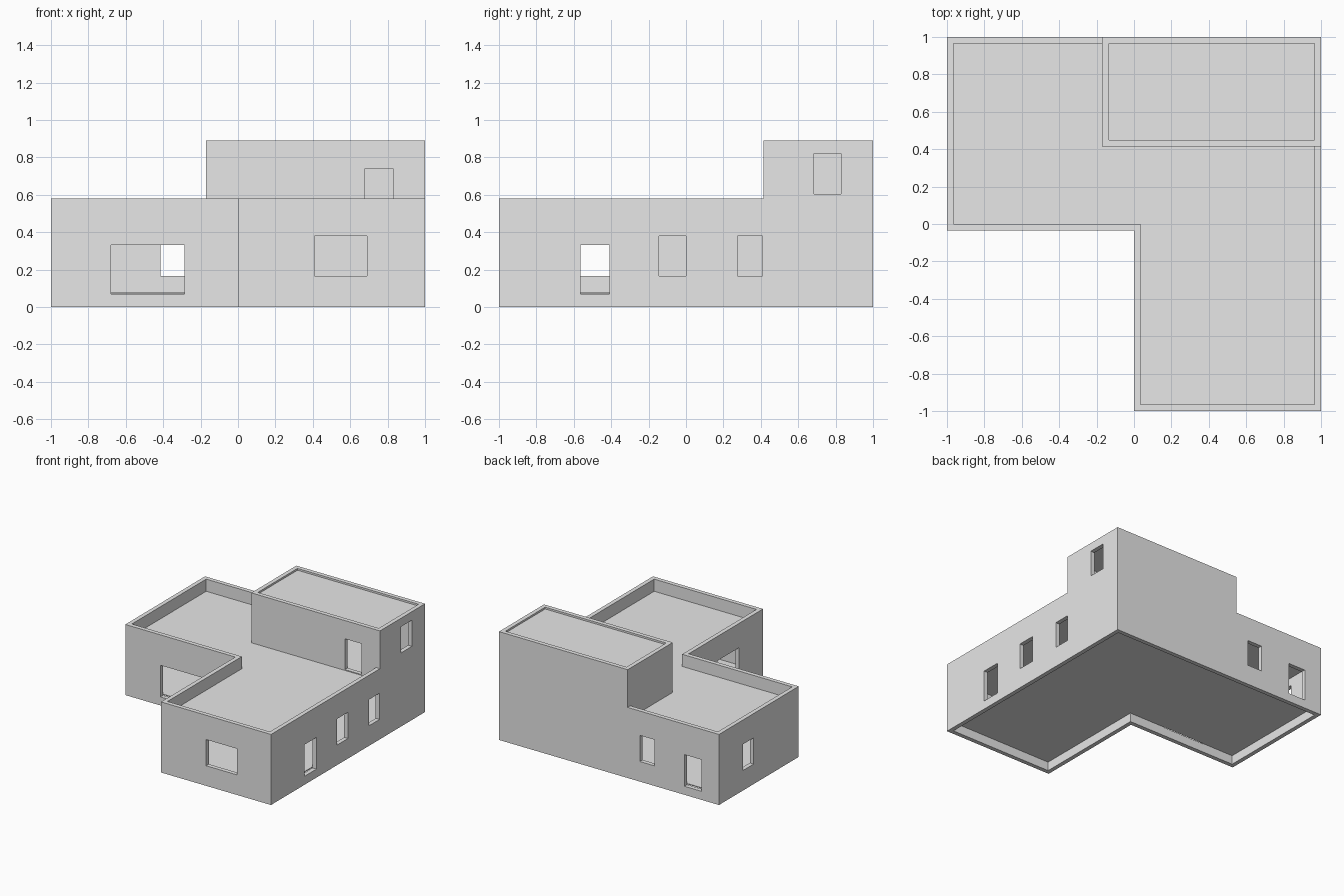
import bpy
import bmesh

cube = bpy.data.objects.get("Cube")
if cube:
    bpy.data.objects.remove(cube, do_unlink=True)

# One plain grey for the whole building
grey = bpy.data.materials.new("plain_grey")
grey.use_nodes = True
grey.diffuse_color = (0.8, 0.8, 0.8, 1)
grey.node_tree.nodes["Principled BSDF"].inputs["Base Color"].default_value = (0.8, 0.8, 0.8, 1)


def prism(name, outline, z0, z1):
    """Extrude a counter-clockwise plan outline from z0 to z1."""
    bm = bmesh.new()
    base = bm.faces.new([bm.verts.new((x, y, z0)) for x, y in outline])
    top = bmesh.ops.extrude_face_region(bm, geom=[base])["geom"]
    bmesh.ops.translate(bm, vec=(0, 0, z1 - z0),
                        verts=[v for v in top if isinstance(v, bmesh.types.BMVert)])
    bmesh.ops.recalc_face_normals(bm, faces=bm.faces)
    mesh = bpy.data.meshes.new(name)
    bm.to_mesh(mesh)
    bm.free()
    mesh.materials.append(grey)
    obj = bpy.data.objects.new(name, mesh)
    bpy.context.collection.objects.link(obj)
    return obj


def rect(x0, x1, y0, y1):
    return [(x0, y0), (x1, y0), (x1, y1), (x0, y1)]


def cut(target, outline, z0, z1):
    """Subtract a prism from the target, then discard the cutter."""
    cutter = prism("cutter", outline, z0, z1)
    cutter.hide_render = True
    mod = target.modifiers.new("cut", "BOOLEAN")
    mod.operation = "DIFFERENCE"
    mod.solver = "EXACT"
    mod.object = cutter
    bpy.context.view_layer.objects.active = target
    bpy.ops.object.modifier_apply(modifier=mod.name)
    bpy.data.objects.remove(cutter, do_unlink=True)


# Main dimensions
WALL = 0.035
IN = 1 - WALL
LOW_TOP, ROOF, TOWER_TOP = 0.58, 0.48, 0.89
TX, TY = -0.17, 0.415          # corner of the upper storey

outer = [(-1, -WALL), (0, -WALL), (0, -1), (1, -1), (1, 1), (-1, 1)]
inner = [(-IN, 0), (WALL, 0), (WALL, -IN), (IN, -IN), (IN, IN), (-IN, IN)]

# Solid mass, with everything outside the upper storey lowered
house = prism("house_walls", outer, 0, TOWER_TOP)
cut(house, [(-2, -2), (2, -2), (2, TY), (TX, TY), (TX, 2), (-2, 2)], LOW_TOP, 2)

# Recessed terrace behind its parapet
cut(house, [(-IN, 0), (WALL, 0), (WALL, -IN), (IN, -IN), (IN, TY),
            (TX, TY), (TX, IN), (-IN, IN)], ROOF, 2)

# Rooms below and above, and the shallow upper roof recess
cut(house, inner, -1, ROOF - WALL)
upper_room = rect(TX + WALL, IN, TY + WALL, IN)
cut(house, upper_room, ROOF, 0.84)
cut(house, upper_room, 0.875, 2)

# Openings: axis the wall faces, wall position, span along wall, heights
DOOR = (0.07, 0.33)
WINDOW = (0.165, 0.38)
openings = [
    ("y", -WALL / 2, -0.68, -0.285, DOOR),     # wide front entrance
    ("y", -0.98, 0.41, 0.69, WINDOW),          # front window
    ("x", WALL / 2, -0.69, -0.41, WINDOW),     # courtyard window
    ("x", 0.98, -0.565, -0.41, DOOR),          # side door
    ("x", 0.98, -0.145, 0, WINDOW),
    ("x", 0.98, 0.275, 0.41, WINDOW),
    ("x", 0.98, 0.685, 0.83, (0.605, 0.82)),   # upper side window
    ("x", -0.98, 0.55, 0.69, WINDOW),
    ("y", 0.98, -0.415, -0.28, WINDOW),        # back window
    ("y", 0.98, -0.84, -0.685, DOOR),          # back door
    ("y", TY + WALL / 2, 0.68, 0.83, (0.487, 0.74)),  # terrace door
]
for axis, pos, a, b, (z0, z1) in openings:
    near, far = pos - WALL, pos + WALL
    plan = rect(near, far, a, b) if axis == "x" else rect(a, b, near, far)
    cut(house, plan, z0, z1)

# Raised floor plate inside the walls
prism("floor_slab", inner, 0.073, 0.08)
